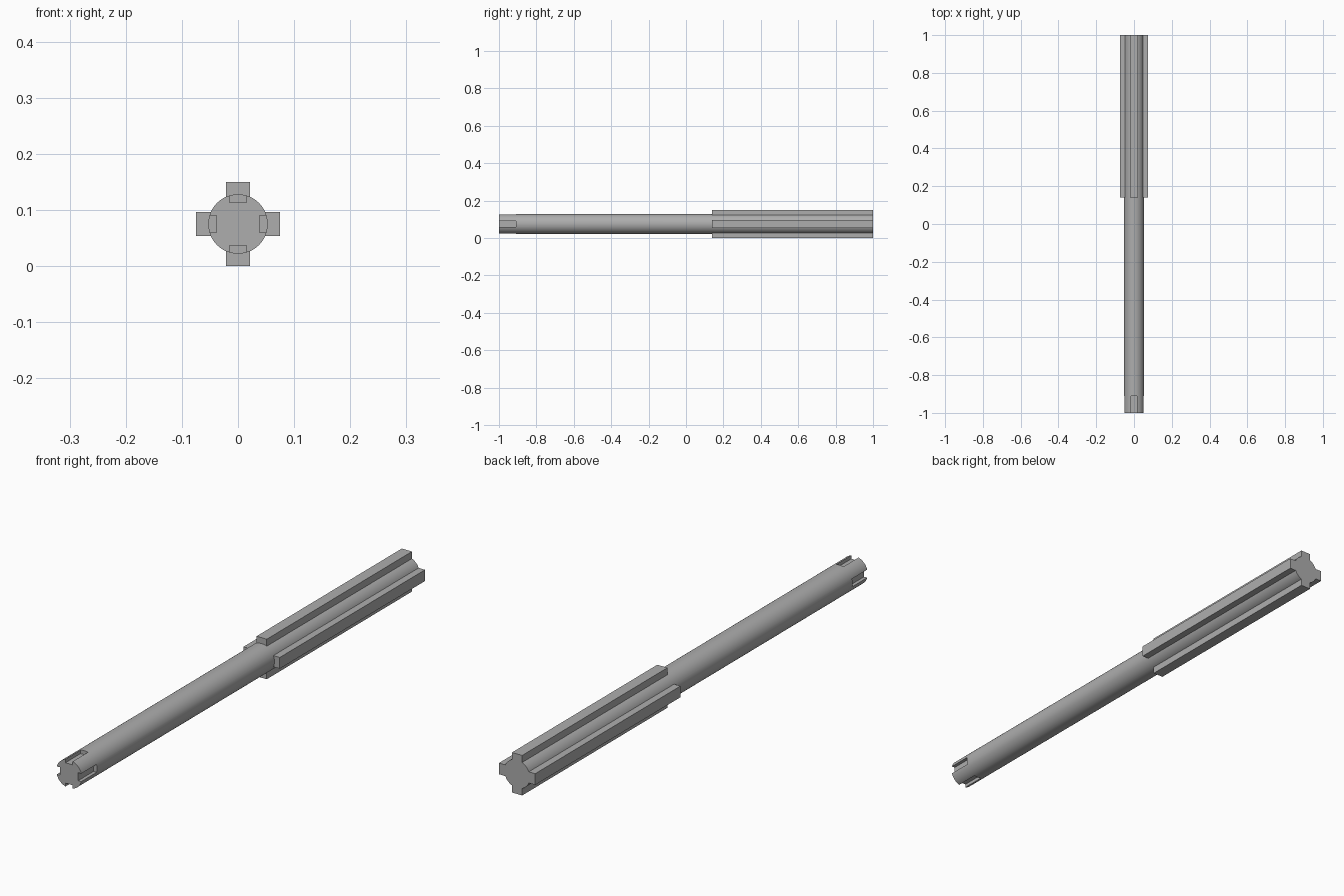
import bpy
import math
from mathutils import Matrix

AXIS_Z = 0.075      # height of the shaft axis
RADIUS = 0.053
FIN_REACH = 0.075

if "Cube" in bpy.data.objects:
    bpy.data.objects.remove(bpy.data.objects["Cube"], do_unlink=True)

# Single plain metal colour
metal = bpy.data.materials.new("grey metal")
metal.use_nodes = True
colour = (0.42, 0.42, 0.42, 1)
metal.diffuse_color = colour
metal.node_tree.nodes["Principled BSDF"].inputs["Base Color"].default_value = colour


def box(name, width, inner, outer, y0, y1, turn):
    """Box along y, between two distances from the axis, turned about it."""
    bpy.ops.mesh.primitive_cube_add(size=1)
    ob = bpy.context.object
    ob.name = name
    size = Matrix.Diagonal((width, y1 - y0, outer - inner, 1))
    move = Matrix.Translation((0, (y0 + y1) / 2, (inner + outer) / 2))
    ob.data.transform(Matrix.Rotation(turn, 4, "Y") @ move @ size)
    ob.location = (0, 0, AXIS_Z)
    ob.data.materials.append(metal)
    return ob


def combine(target, tool, operation):
    mod = target.modifiers.new(tool.name, "BOOLEAN")
    mod.operation = operation
    mod.solver = "EXACT"
    mod.object = tool
    bpy.context.view_layer.objects.active = target
    bpy.ops.object.modifier_apply(modifier=mod.name)
    bpy.data.objects.remove(tool, do_unlink=True)


# Round shaft
bpy.ops.mesh.primitive_cylinder_add(vertices=64, radius=RADIUS, depth=2)
shaft = bpy.context.object
shaft.name = "splined_shaft"
shaft.data.transform(Matrix.Rotation(math.pi / 2, 4, "X"))
shaft.location = (0, 0, AXIS_Z)
shaft.data.materials.append(metal)

# Four long fins at the back and four short keyways at the front
for i in range(4):
    turn = i * math.pi / 2
    combine(shaft, box("fin", 0.042, 0.03, FIN_REACH, 0.14, 1, turn), "UNION")
    combine(shaft, box("keyway", 0.03, 0.038, 0.06, -1.05, -0.91, turn), "DIFFERENCE")

# Smooth round wall, crisp edges
bpy.ops.object.select_all(action="DESELECT")
shaft.select_set(True)
bpy.context.view_layer.objects.active = shaft
bpy.ops.object.shade_smooth_by_angle(angle=math.radians(25))
